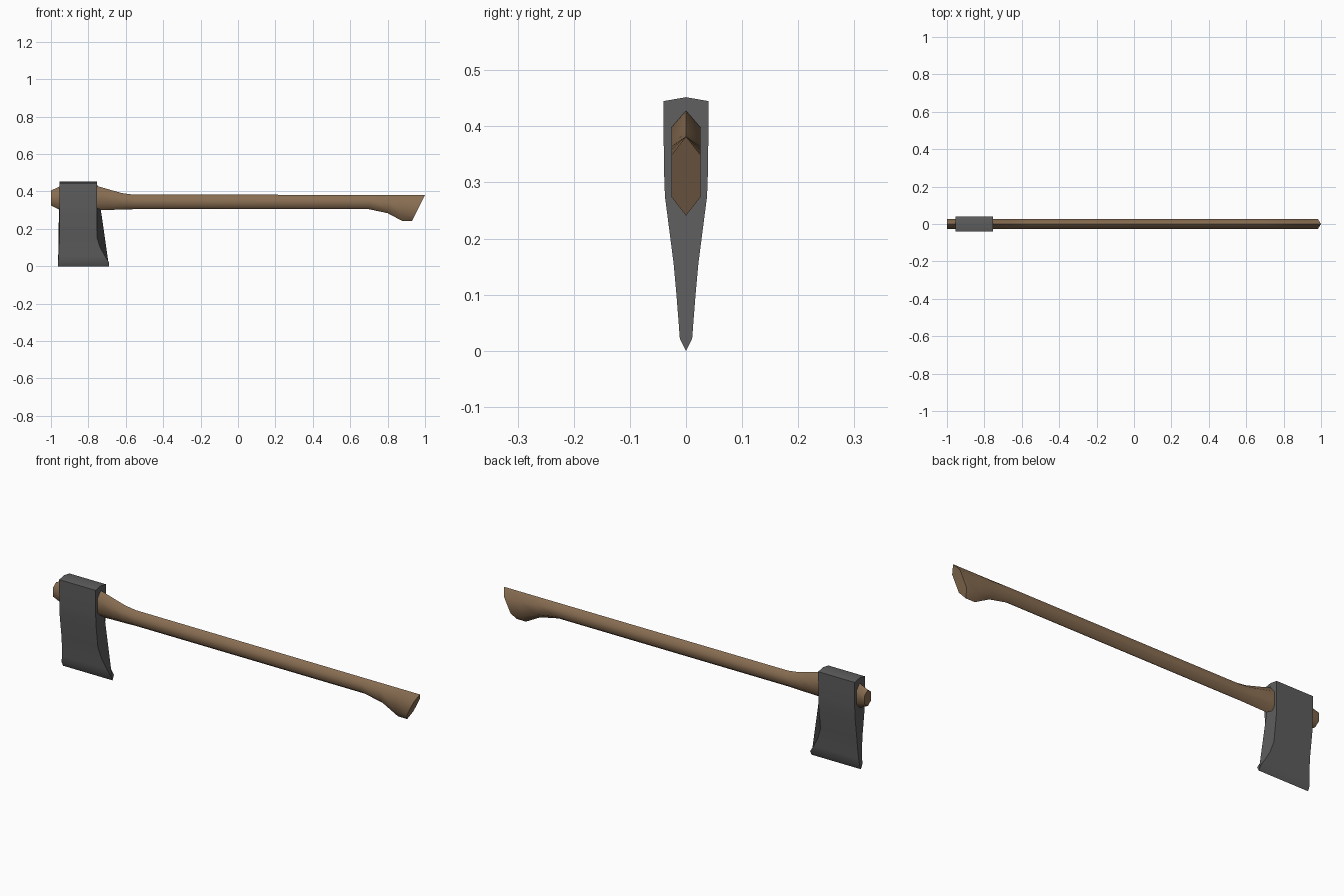
import bpy, bmesh, math

if "Cube" in bpy.data.objects:
    bpy.data.objects.remove(bpy.data.objects["Cube"])


def material(name, rgb):
    m = bpy.data.materials.new(name)
    m.diffuse_color = (*rgb, 1)
    m.use_nodes = True
    m.node_tree.nodes["Principled BSDF"].inputs["Base Color"].default_value = m.diffuse_color
    return m


def loft(name, rings, mat, angle):
    """Skin a list of equal-length vertex rings and cap both ends."""
    bm = bmesh.new()
    loops = [[bm.verts.new(p) for p in ring] for ring in rings]
    n = len(loops[0])
    for a, b in zip(loops, loops[1:]):
        for i in range(n):
            j = (i + 1) % n
            bm.faces.new((a[i], a[j], b[j], b[i]))
    bm.faces.new(loops[0])
    bm.faces.new(loops[-1])
    bmesh.ops.remove_doubles(bm, verts=bm.verts, dist=1e-5)
    bmesh.ops.recalc_face_normals(bm, faces=bm.faces)
    me = bpy.data.meshes.new(name)
    bm.to_mesh(me)
    bm.free()
    me.materials.append(mat)
    ob = bpy.data.objects.new(name, me)
    bpy.context.collection.objects.link(ob)
    bpy.ops.object.select_all(action='DESELECT')
    ob.select_set(True)
    bpy.context.view_layer.objects.active = ob
    bpy.ops.object.shade_smooth_by_angle(angle=math.radians(angle))
    return ob


wood = material("brown wood", (0.25, 0.155, 0.085))
steel = material("dark steel", (0.11, 0.11, 0.11))

# Handle: six-sided sections as (x at bottom, x at top, z bottom, z top)
W = 0.026
stations = [
    (-1.0, -1.0, 0.325, 0.405), (-0.95, -0.95, 0.30, 0.428),
    (-0.75, -0.75, 0.30, 0.428), (-0.67, -0.67, 0.302, 0.405),
    (-0.62, -0.62, 0.303, 0.391), (-0.56, -0.56, 0.305, 0.383),
    (0.70, 0.70, 0.305, 0.382), (0.80, 0.80, 0.284, 0.382),
    (0.88, 0.895, 0.241, 0.382), (0.93, 1.0, 0.241, 0.382)]
section = [(0, 0), (W, 0.235), (W, 0.765), (0, 1), (-W, 0.765), (-W, 0.235)]
loft("handle", [[(xb + (xt - xb) * t, y, zb + (zt - zb) * t) for y, t in section]
                for xb, xt, zb, zt in stations], wood, 65)

# Axe head: levels from poll to cutting edge as (z, half thickness, x left, x right)
levels = [
    (0.445, 0.040, -0.955, -0.755), (0.33, 0.0395, -0.955, -0.755),
    (0.275, 0.0375, -0.955, -0.755), (0.155, 0.022, -0.955, -0.755),
    (0.10, 0.017, -0.956, -0.737), (0.055, 0.0135, -0.959, -0.712),
    (0.022, 0.011, -0.962, -0.690), (0.0, 0.0, -0.962, -0.690)]
# each end outline is a strip of the profile; ridge on the poll, sharp edge below
right = [(+1, l) for l in levels]
left = [(-1, l) for l in reversed(levels[:-1])]
outline = [(s * h, z, a, b) for s, (z, h, a, b) in right + left]
outline.append((0, 0.452, -0.955, -0.755))
loft("axe_head", [[(p[k], p[0], p[1]) for p in outline] for k in (2, 3)], steel, 30)
